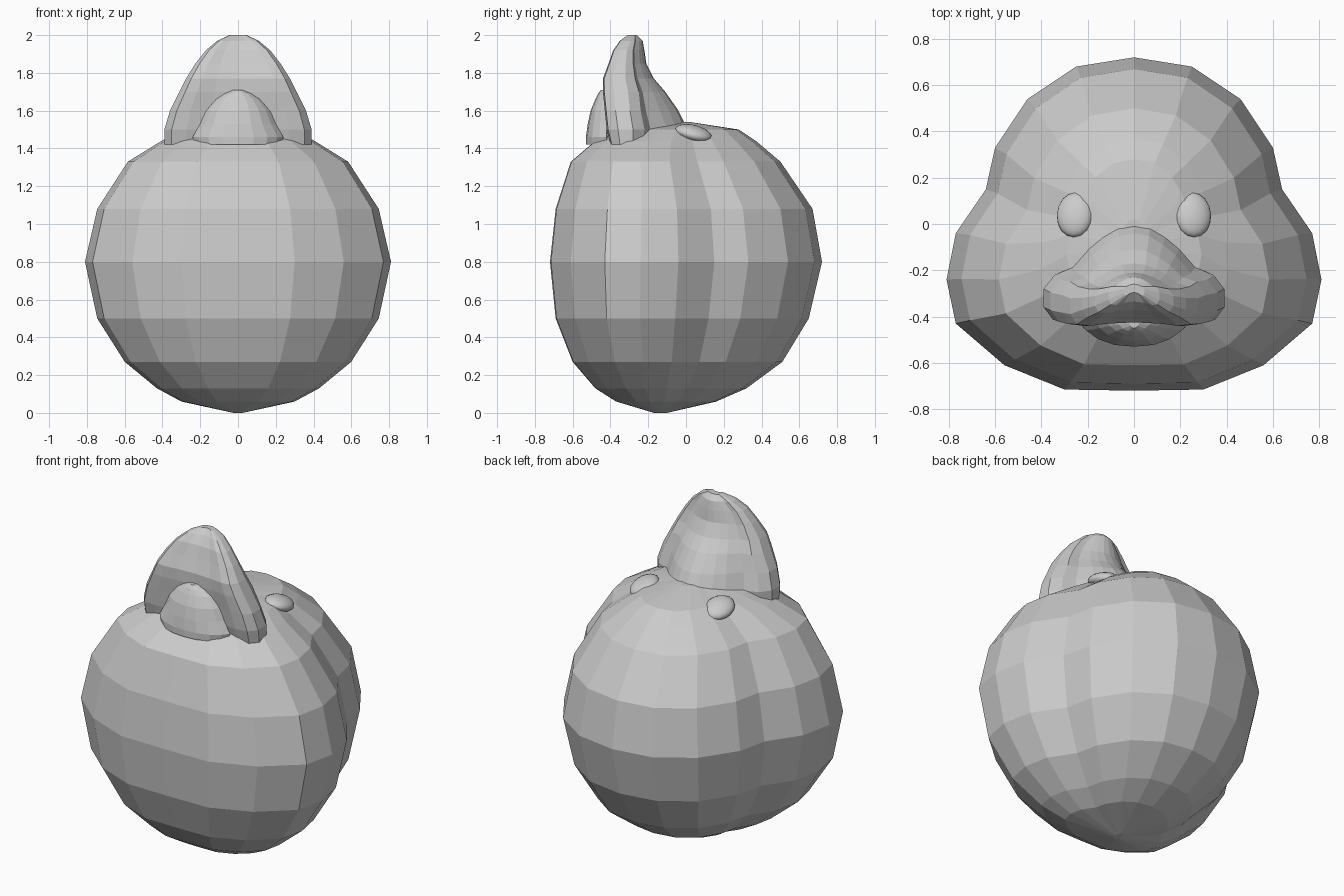
import bpy, bmesh
from mathutils import Euler

cube = bpy.data.objects.get("Cube")
if cube:
    bpy.data.objects.remove(cube)

grey = bpy.data.materials.new("plain grey")
grey.use_nodes = True
colour = (0.6, 0.6, 0.6, 1)
grey.diffuse_color = colour
grey.node_tree.nodes["Principled BSDF"].inputs["Base Color"].default_value = colour


def finish(bm, name):
    bmesh.ops.recalc_face_normals(bm, faces=bm.faces)
    mesh = bpy.data.meshes.new(name)
    bm.to_mesh(mesh)
    bm.free()
    mesh.materials.append(grey)
    ob = bpy.data.objects.new(name, mesh)
    bpy.context.collection.objects.link(ob)
    return ob


def loft(name, rings):
    """Skin closed rings; each ring is (z, half outline running centre to centre)."""
    bm = bmesh.new()
    loops = []
    for z, half in rings:
        outline = half + [(-x, y) for x, y in half[-2:0:-1]]
        loops.append([bm.verts.new((x, y, z)) for x, y in outline])
    for a, b in zip(loops, loops[1:]):
        for i in range(len(a)):
            j = (i + 1) % len(a)
            bm.faces.new((a[i], a[j], b[j], b[i]))
    bm.faces.new(loops[0])
    bm.faces.new(loops[-1])
    return finish(bm, name)


# Head: one cheeked outline, scaled up the height
cheeks = [(0, -.72), (.3, -.715), (.56, -.61), (.77, -.43), (.81, -.24), (.77, -.04),
          (.64, .15), (.6, .33), (.46, .54), (.25, .68), (0, .72)]
head_levels = [  # z, width scale, front y, back y
    (0, .03, -.17, -.1), (.06, .37, -.37, .16), (.13, .53, -.48, .32),
    (.27, .74, -.6, .51), (.5, .92, -.69, .65), (.8, 1, -.72, .72),
    (1.08, .92, -.69, .67), (1.33, .72, -.61, .5), (1.44, .5, -.48, .37),
    (1.5, .36, -.34, .28), (1.54, .08, -.17, .02)]
loft("head", [(z, [(x * s, f + (y + .72) / 1.44 * (b - f)) for x, y in cheeks])
              for z, s, f, b in head_levels])

# Upper bill: upright shell with side wings and a ridge behind
bill_shape = [(0, 0), (.18, .06), (.35, .25), (.5, .48), (.68, .86), (.88, 1)]
bill_levels = [  # z, half width, ridge y, wing y, front y
    (1.42, .39, .02, -.23, -.4), (1.5, .39, .01, -.22, -.42), (1.6, .36, -.04, -.24, -.43),
    (1.7, .31, -.11, -.25, -.44), (1.77, .275, -.17, -.27, -.44), (1.85, .225, -.21, -.28, -.41),
    (1.92, .17, -.22, -.28, -.385), (1.97, .11, -.23, -.27, -.35), (2, .045, -.26, -.27, -.31)]


def bill_ring(w, ridge, wing, front):
    back = [(x * w, ridge + t * (wing - ridge)) for x, t in bill_shape]
    depth = wing - front
    edge = [(w, wing - depth * .3), (w, front + depth * .3), (w * .9, front + depth * .04)]
    return back + edge + [(w * .7, front), (w * .4, front + .01), (0, front + .015)]


loft("upper_bill", [(z, bill_ring(*level)) for z, *level in bill_levels])

# Lower bill: small rounded scoop in front
scoop = [(0, 1), (.35, .93), (.65, .7), (.87, .35), (1, 0), (.5, -.05), (0, -.05)]
scoop_levels = [(1.42, .23, -.53), (1.46, .24, -.53), (1.53, .2, -.52), (1.6, .17, -.505),
                (1.66, .12, -.48), (1.69, .075, -.465), (1.71, .025, -.45)]
loft("lower_bill", [(z, [(x * w, -.42 + t * (front + .42)) for x, t in scoop])
                    for z, w, front in scoop_levels])

# Eyes: flattened balls resting on the crown
for side, name in ((1, "left_eye"), (-1, "right_eye")):
    bm = bmesh.new()
    bmesh.ops.create_uvsphere(bm, u_segments=16, v_segments=10, radius=1)
    eye = finish(bm, name)
    eye.scale = (.08, .1, .042)
    eye.rotation_euler = Euler((-.25, side * .2, 0))
    eye.location = (side * .255, .04, 1.48)
    for p in eye.data.polygons:
        p.use_smooth = True
